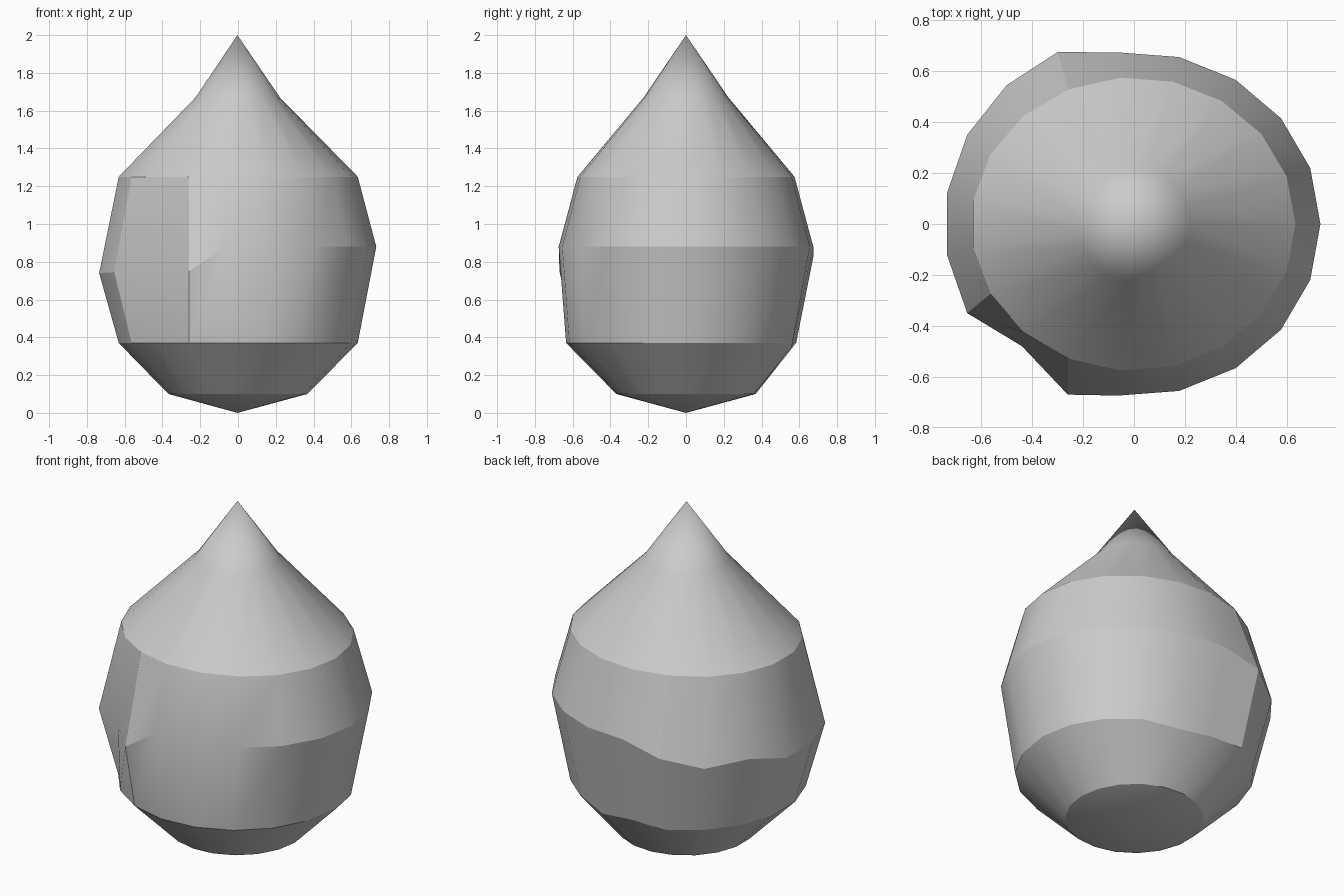
import bpy, bmesh, math

if "Cube" in bpy.data.objects:
    bpy.data.objects.remove(bpy.data.objects["Cube"])

SIDES = 19
CX = -0.003  # slight offset of the axis

# Level rings: height, radius, depth scale
bottom = (0.10, 0.37, 1.0)
lower = (0.37, 0.637, 1.0)
belly = (0.88, 0.735, 0.92)
shoulder = (1.25, 0.637, 0.905)
neck = (1.67, 0.225, 1.0)

# Uneven sagging points of the belly on the left side
sag = {6: (-0.30, 0.675, 0.83), 7: (-0.50, 0.545, 0.775), 8: (-0.655, 0.35, 0.80),
       9: (-0.735, 0.12, 0.74), 10: (-0.735, -0.12, 0.74), 11: (-0.655, -0.35, 0.745),
       12: (-0.44, -0.48, 0.75), 13: (-0.26, -0.67, 0.75)}

bm = bmesh.new()


def ring(level):
    z, r, depth = level
    verts = []
    for i in range(SIDES):
        a = math.tau * i / SIDES
        verts.append(bm.verts.new((CX + r * math.cos(a), r * depth * math.sin(a), z)))
    return verts


rings = [ring(level) for level in (bottom, lower, belly, shoulder, neck)]

# Belly sag, and the flatter back right of the lower ring
for i, co in sag.items():
    rings[2][i].co = co
for i in range(1, 6):
    rings[1][i].co.y *= 0.905
rings[1][4].co.z = 0.345

# Side walls
for a, b in zip(rings, rings[1:]):
    for i in range(SIDES):
        j = (i + 1) % SIDES
        bm.faces.new((a[i], a[j], b[j], b[i]))

# Pointed bottom and top
base = bm.verts.new((CX, 0, 0))
apex = bm.verts.new((CX, 0, 2))
for i in range(SIDES):
    j = (i + 1) % SIDES
    bm.faces.new((base, rings[0][j], rings[0][i]))
    bm.faces.new((apex, rings[-1][i], rings[-1][j]))

mesh = bpy.data.meshes.new("drop_body")
bm.to_mesh(mesh)
bm.free()
body = bpy.data.objects.new("drop_body", mesh)
bpy.context.collection.objects.link(body)

# Smooth around the body, crisp between the bands
bpy.context.view_layer.objects.active = body
body.select_set(True)
bpy.ops.object.shade_smooth_by_angle(angle=math.radians(22))
